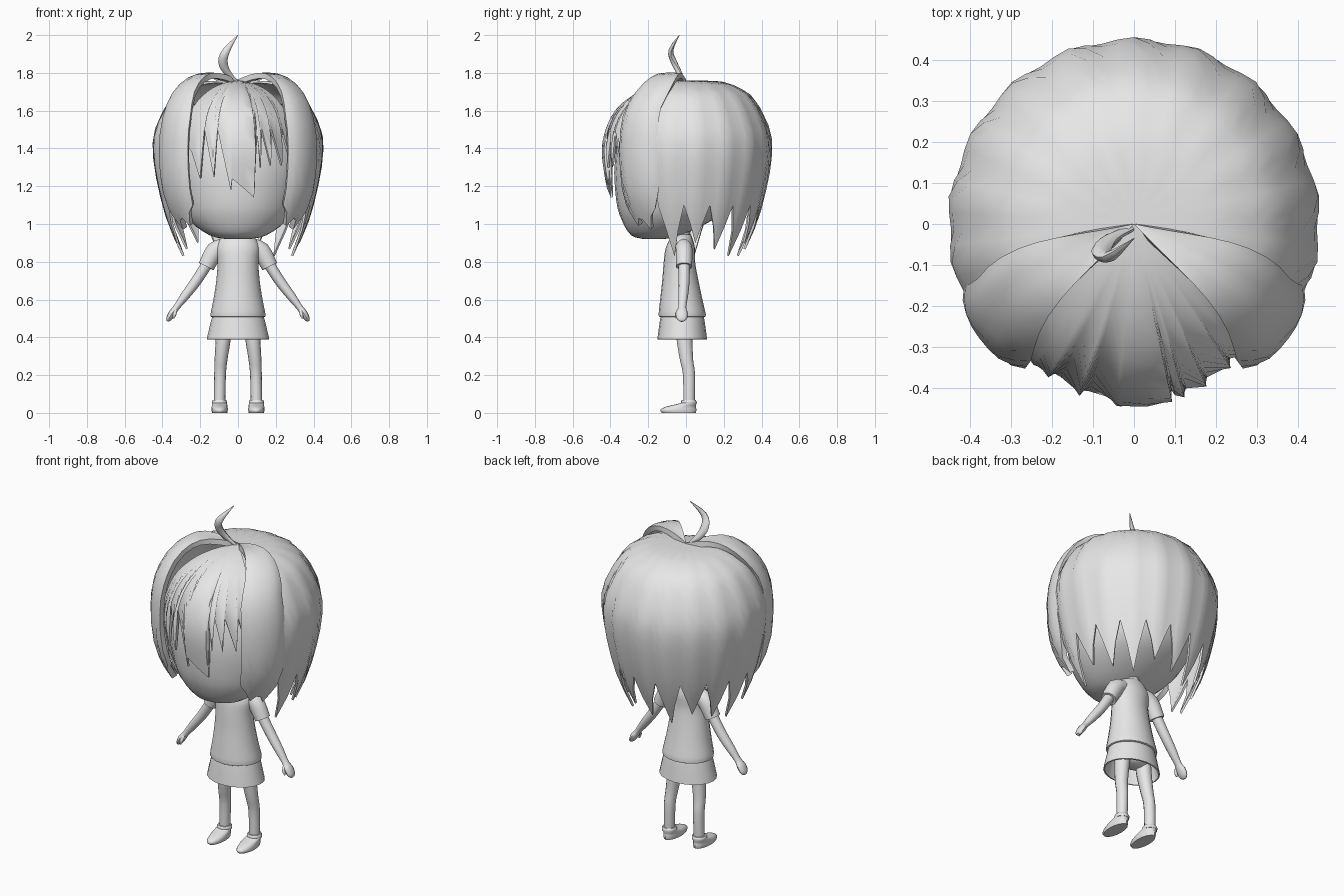
import bpy, bmesh, math
from mathutils import Vector

cube = bpy.data.objects.get("Cube")
if cube:
    bpy.data.objects.remove(cube)

grey = bpy.data.materials.new("plain grey")
grey.use_nodes = True
grey.diffuse_color = (0.8, 0.8, 0.8, 1)
grey.node_tree.nodes["Principled BSDF"].inputs["Base Color"].default_value = (0.8, 0.8, 0.8, 1)


def catmull(points, steps):
    """Smooth curve through points of any dimension."""
    pts = [points[0], *points, points[-1]]
    out = []
    for a, b, c, d in zip(pts, pts[1:], pts[2:], pts[3:]):
        for k in range(steps):
            t = k / steps
            out.append(tuple(0.5 * (2 * q + (r - p) * t + (2 * p - 5 * q + 4 * r - s) * t ** 2
                             + (3 * q - p - 3 * r + s) * t ** 3) for p, q, r, s in zip(a, b, c, d)))
    return out + [tuple(points[-1])]


def finish(name, bm, mirror=False, thickness=0, angle=45):
    mesh = bpy.data.meshes.new(name)
    bm.to_mesh(mesh)
    bm.free()
    obj = bpy.data.objects.new(name, mesh)
    bpy.context.collection.objects.link(obj)
    mesh.materials.append(grey)
    bpy.ops.object.select_all(action='DESELECT')
    obj.select_set(True)
    bpy.context.view_layer.objects.active = obj
    if thickness:
        mod = obj.modifiers.new("thickness", 'SOLIDIFY')
        mod.thickness = thickness
        mod.offset = -1
    if mirror:
        mod = obj.modifiers.new("mirror", 'MIRROR')
        mod.use_mirror_merge = False
    for mod in list(obj.modifiers):
        bpy.ops.object.modifier_apply(modifier=mod.name)
    bpy.ops.object.shade_smooth_by_angle(angle=math.radians(angle))
    return obj


def loft(name, rings, sides=16, steps=3, flat=False, caps=True, **kw):
    """Elliptical rings (x, y, z, rx, ry) skinned along their path."""
    path = catmull(rings, steps)
    bm = bmesh.new()
    loops = []
    for i, (x, y, z, rx, ry) in enumerate(path):
        tangent = Vector((0, 0, 1))
        if not flat:
            tangent = (Vector(path[min(i + 1, len(path) - 1)][:3])
                       - Vector(path[max(i - 1, 0)][:3])).normalized()
        side = Vector((0, 1, 0)).cross(tangent).normalized()
        up = tangent.cross(side)
        turn = [2 * math.pi * k / sides for k in range(sides)]
        loops.append([bm.verts.new(Vector((x, y, z)) + side * rx * math.cos(a) + up * ry * math.sin(a))
                      for a in turn])
    for lo, hi in zip(loops, loops[1:]):
        for k in range(sides):
            j = (k + 1) % sides
            bm.faces.new((lo[k], lo[j], hi[j], hi[k]))
    if caps:
        bm.faces.new(loops[0])
        bm.faces.new(loops[-1])
    bmesh.ops.recalc_face_normals(bm, faces=bm.faces)
    return finish(name, bm, **kw)


def hair_shell(name, profile, columns, azimuth, bulge, rows=14, **kw):
    """Sheet hanging from the crown; columns are (u, bottom z)."""
    prof = catmull(profile, 6)
    bm = bmesh.new()
    grid = []
    for u, bottom in columns:
        end = len(prof) - 1
        while end > 1 and prof[end - 1][1] < bottom:
            end -= 1
        z0, z1 = prof[end - 1][1], prof[end][1]
        stop = end - 1 + min(1, max(0, (z0 - bottom) / (z0 - z1)))
        line = []
        for k in range(rows + 1):
            t = stop * k / rows
            i = min(int(t), len(prof) - 2)
            r, z = Vector(prof[i]).lerp(Vector(prof[i + 1]), t - i)
            a = math.radians(azimuth(u, z))
            r *= bulge(u)
            line.append(bm.verts.new((r * math.cos(a), r * math.sin(a), z)))
        grid.append(line)
    for left, right in zip(grid, grid[1:]):
        for k in range(rows):
            bm.faces.new((left[k], left[k + 1], right[k + 1], right[k]))
    bmesh.ops.remove_doubles(bm, verts=bm.verts, dist=0.0005)
    return finish(name, bm, **kw)


# Head, wide and flat at the chin
loft("head", [(0, -0.17, 0.92, 0.06, 0.05), (0, -0.16, 0.94, 0.15, 0.13),
              (0, -0.10, 1.02, 0.26, 0.24), (0, -0.05, 1.13, 0.325, 0.32),
              (0, -0.02, 1.35, 0.37, 0.355), (0, 0, 1.58, 0.30, 0.30),
              (0, 0, 1.70, 0.10, 0.10)], sides=28, flat=True)
loft("neck", [(0, -0.02, 0.88, 0.045, 0.04), (0, -0.02, 1.0, 0.04, 0.04)], flat=True)

# Back hair with a ring of pointed ends
spikes = 11
back_columns = []
for k in range(spikes * 4 + 1):
    point = 1 - abs((k % 4) / 2 - 1)
    tip = 0.83 + 0.035 * ((k // 4 * 2) % 3)
    back_columns.append((k / (spikes * 4), 1.1 + (tip - 1.1) * point))
hair_shell("back_hair",
           [(0, 1.76), (0.18, 1.755), (0.28, 1.72), (0.36, 1.66), (0.44, 1.5), (0.45, 1.36),
            (0.42, 1.18), (0.37, 1.0), (0.29, 0.82)],
           back_columns, lambda u, z: -22 + 224 * u,
           lambda u: 1 - 0.012 * math.cos(2 * math.pi * spikes * u), thickness=0.012)

# Broad locks framing the face
hair_shell("side_locks",
           [(0, 1.765), (0.09, 1.79), (0.2, 1.80), (0.3, 1.765), (0.39, 1.68), (0.45, 1.56),
            (0.47, 1.4), (0.455, 1.2), (0.40, 1.05), (0.33, 0.95)],
           [(0, 1.10), (0.12, 1.06), (0.25, 0.99), (0.38, 1.03), (0.5, 1.02), (0.62, 0.97),
            (0.75, 1.04), (0.88, 1.08), (1, 1.18)],
           lambda u, z: (-53 + 33 * u) if z < 1.6 else
           (-53 + 33 * u) + (z - 1.6) / 0.2 * (8 + 2 * u),
           lambda u: 1 - 0.06 * abs(2 * u - 1) ** 3, mirror=True, thickness=0.03)

# Ragged fringe, columns given as (x, bottom z)
fringe = [(-0.31, 1.45), (-0.25, 1.38), (-0.21, 1.24), (-0.185, 1.5), (-0.13, 1.25),
          (-0.11, 1.5), (-0.04, 1.18), (-0.03, 1.24), (0.03, 1.19), (0.09, 1.14),
          (0.10, 1.48), (0.12, 1.30), (0.13, 1.5), (0.175, 1.31), (0.185, 1.5),
          (0.24, 1.31), (0.25, 1.5), (0.275, 1.38), (0.31, 1.45)]
hair_shell("fringe",
           [(0, 1.76), (0.12, 1.745), (0.25, 1.70), (0.36, 1.62), (0.42, 1.52), (0.447, 1.4),
            (0.435, 1.27), (0.41, 1.14)],
           fringe, lambda u, z: -90 + math.degrees(math.asin(u / 0.43)),
           lambda u: 1 - 0.9 * u * u, thickness=0.012)

# Curled tuft on the crown
loft("crown_tuft", [(0, -0.01, 1.75, 0.006, 0.006), (-0.055, -0.035, 1.80, 0.018, 0.014),
                    (-0.08, -0.065, 1.86, 0.025, 0.016), (-0.06, -0.08, 1.92, 0.019, 0.013),
                    (0, -0.035, 2.0, 0.001, 0.001)], sides=8)

# Shirt and skirt
loft("shirt", [(0, -0.02, 0.945, 0.05, 0.045), (0, -0.025, 0.92, 0.095, 0.06),
               (0, -0.03, 0.87, 0.115, 0.078), (0, -0.035, 0.8, 0.108, 0.083),
               (0, -0.03, 0.7, 0.115, 0.096), (0, -0.025, 0.6, 0.13, 0.112),
               (0, -0.02, 0.52, 0.146, 0.125), (0, -0.02, 0.508, 0.138, 0.118)],
     sides=20, flat=True)
loft("skirt", [(0, -0.02, 0.53, 0.13, 0.11), (0, -0.02, 0.49, 0.142, 0.118),
               (0, -0.02, 0.39, 0.166, 0.132)], sides=20, flat=True, caps=False, thickness=0.008)
loft("hips", [(0, -0.02, 0.53, 0.12, 0.1), (0, -0.015, 0.46, 0.11, 0.085),
              (0, -0.01, 0.42, 0.05, 0.04)], flat=True)

# Arms
loft("sleeves", [(0.06, -0.015, 0.89, 0.035, 0.04), (0.12, -0.01, 0.86, 0.048, 0.045),
                 (0.168, -0.01, 0.775, 0.043, 0.043)], sides=14, mirror=True)
loft("arms", [(0.15, -0.01, 0.81, 0.03, 0.03), (0.22, -0.01, 0.70, 0.028, 0.029),
              (0.28, -0.015, 0.62, 0.024, 0.026), (0.325, -0.02, 0.56, 0.017, 0.021),
              (0.347, -0.022, 0.53, 0.019, 0.032), (0.365, -0.022, 0.50, 0.015, 0.028),
              (0.373, -0.022, 0.485, 0.006, 0.012)], sides=12, mirror=True)
loft("thumbs", [(0.33, -0.03, 0.555, 0.009, 0.009), (0.335, -0.048, 0.525, 0.010, 0.010),
                (0.342, -0.05, 0.50, 0.004, 0.004)], sides=8, mirror=True)

# Legs and shoes
loft("legs", [(0.068, -0.01, 0.5, 0.045, 0.045), (0.078, -0.008, 0.39, 0.040, 0.043),
              (0.09, 0.003, 0.28, 0.034, 0.036), (0.095, 0.016, 0.2, 0.031, 0.033),
              (0.098, 0.016, 0.04, 0.030, 0.031)], sides=14, mirror=True, flat=True)
loft("shoes", [(0.097, -0.038, 0, 0.040, 0.090), (0.097, -0.040, 0.015, 0.043, 0.095),
               (0.097, -0.028, 0.032, 0.042, 0.081), (0.098, 0.010, 0.05, 0.040, 0.045),
               (0.098, 0.014, 0.058, 0.038, 0.040)], sides=16, mirror=True, flat=True)
loft("shoe_cuffs", [(0.098, 0.015, 0.045, 0.039, 0.041), (0.098, 0.015, 0.058, 0.041, 0.042),
                    (0.098, 0.015, 0.068, 0.036, 0.037)], sides=16, mirror=True, flat=True)
